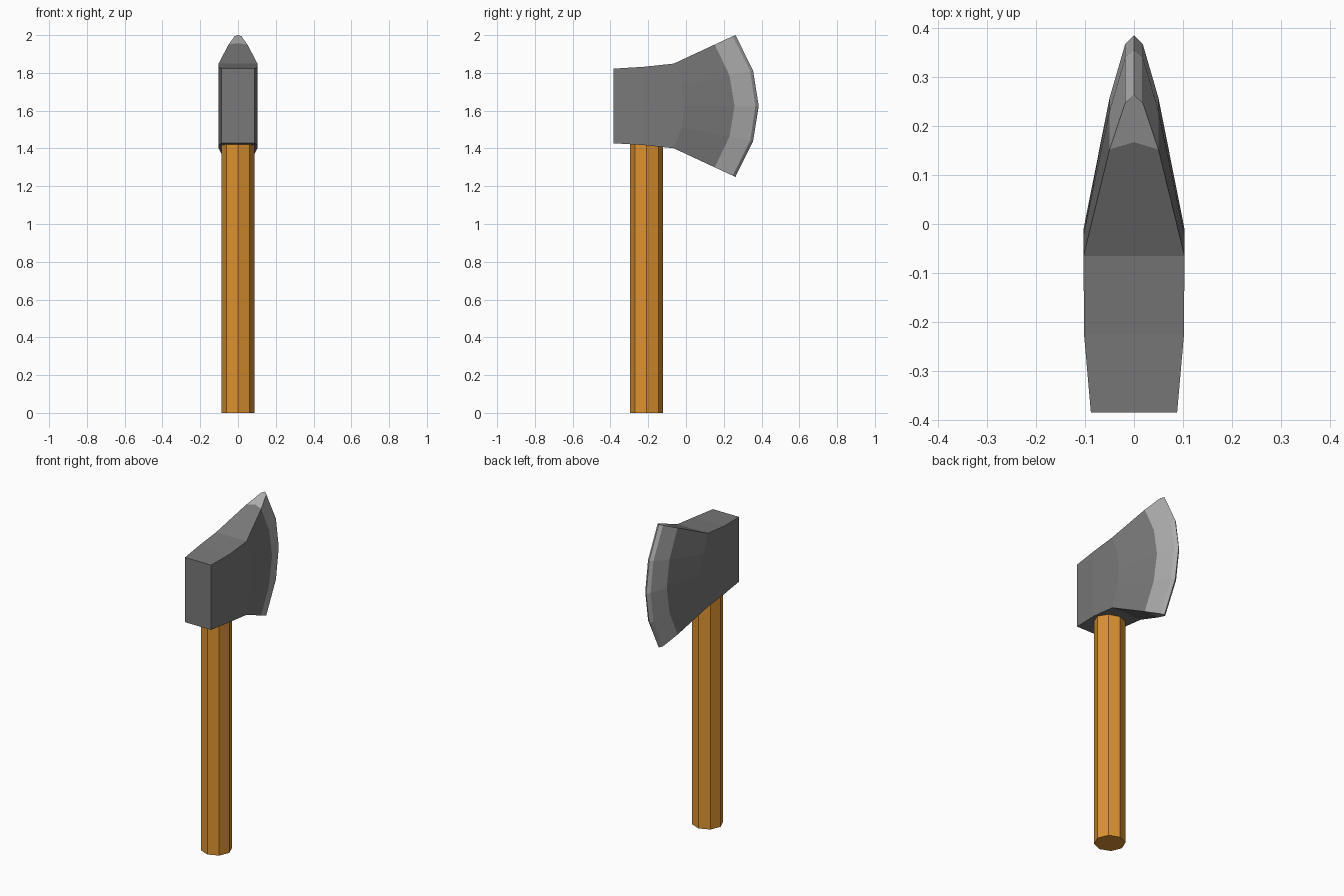
import bpy, bmesh
from math import pi

if "Cube" in bpy.data.objects:
    bpy.data.objects.remove(bpy.data.objects["Cube"])


def material(name, rgb):
    m = bpy.data.materials.new(name)
    m.diffuse_color = (*rgb, 1)
    m.use_nodes = True
    m.node_tree.nodes["Principled BSDF"].inputs["Base Color"].default_value = m.diffuse_color
    return m


def finish(bm, name, mats):
    bmesh.ops.recalc_face_normals(bm, faces=bm.faces)
    me = bpy.data.meshes.new(name)
    bm.to_mesh(me)
    bm.free()
    ob = bpy.data.objects.new(name, me)
    bpy.context.collection.objects.link(ob)
    for m in mats:
        me.materials.append(m)
    return ob


wood = material("wood", (0.72, 0.29, 0.03))
iron = material("iron", (0.19, 0.19, 0.19))
steel = material("sharpened steel", (0.42, 0.42, 0.42))

# Octagonal handle, with its upper end hidden inside the head
bpy.ops.mesh.primitive_cylinder_add(vertices=8, radius=0.0875, depth=1.5,
                                    location=(0, -0.208, 0.75))
handle = bpy.context.object
handle.name = "handle"
handle.data.materials.append(wood)

# Axe head: cross-sections from the poll to the cutting edge
# (y at corner, y at quarter height, y at middle, y at top centre, half width, half height)
MID_Z = 1.625
sections = [
    (-0.385, -0.385, -0.385, -0.385, 0.088, 0.1975),
    (-0.225, -0.225, -0.225, -0.225, 0.102, 0.207),
    (-0.065, -0.022, -0.010, -0.065, 0.103, 0.224),
    (0.152, 0.230, 0.257, 0.167, 0.050, 0.325),
    (0.247, 0.340, 0.367, 0.260, 0.018, 0.369),
    (0.262, 0.355, 0.385, 0.262, 0.000, 0.375),
]

bm = bmesh.new()
rings = []
for corner, quarter, mid, centre, w, h in sections:
    side = [(corner, -1), (quarter, -0.5), (mid, 0), (quarter, 0.5), (corner, 1)]
    h_c = h + (centre - corner) * 0.45
    ring = [(w, y, MID_Z + h * t) for y, t in side]
    ring.append((0, centre, MID_Z + h_c))
    ring += [(-w, y, MID_Z + h * t) for y, t in reversed(side)]
    ring.append((0, centre, MID_Z - h_c))
    rings.append([bm.verts.new(p) for p in ring])

for i, (a, b) in enumerate(zip(rings, rings[1:])):
    n = len(a)
    for k in range(n):
        f = bm.faces.new((a[k], a[(k + 1) % n], b[(k + 1) % n], b[k]))
        f.material_index = 1 if i >= 3 else 0
bm.faces.new(rings[0])
bmesh.ops.remove_doubles(bm, verts=bm.verts, dist=0.0005)
finish(bm, "axe_head", [iron, steel])
